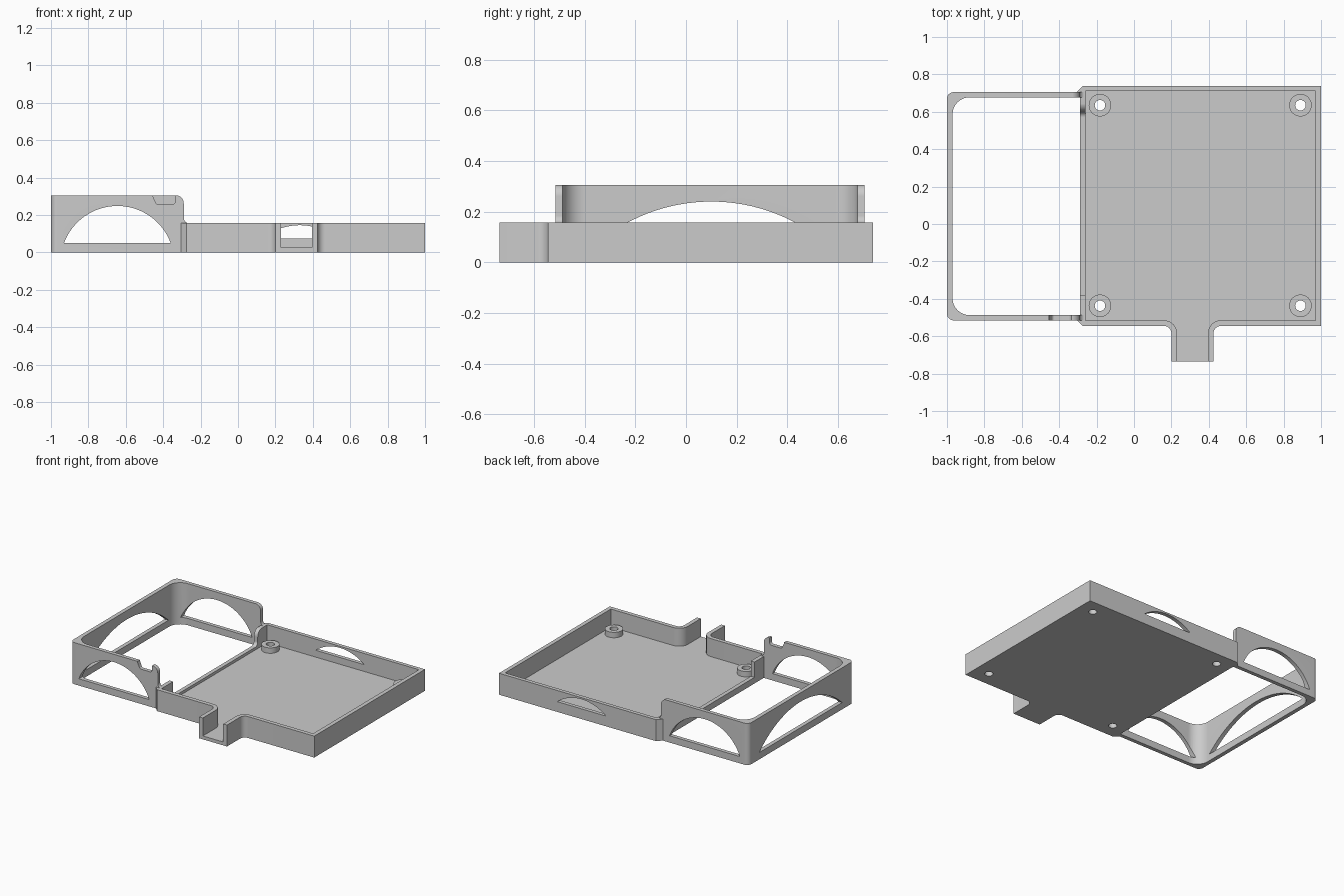
import bpy, bmesh, math
from mathutils import Vector

cube = bpy.data.objects.get("Cube")
if cube:
    bpy.data.objects.remove(cube, do_unlink=True)

grey = bpy.data.materials.new("plain_grey")
grey.use_nodes = True
colour = (0.6, 0.6, 0.6, 1)
grey.diffuse_color = colour
grey.node_tree.nodes["Principled BSDF"].inputs["Base Color"].default_value = colour


def rounded(points, steps=10):
    """Outline from (a, b) or (a, b, radius) corners."""
    out = []
    for i, p in enumerate(points):
        c = Vector(p[:2])
        if len(p) == 2:
            out.append(c)
            continue
        u = (Vector(points[i - 1][:2]) - c).normalized()
        v = (Vector(points[(i + 1) % len(points)][:2]) - c).normalized()
        half, r = u.angle(v) / 2, p[2]
        mid = c + (u + v).normalized() * r / math.sin(half)
        start, end = c + u * r / math.tan(half) - mid, c + v * r / math.tan(half) - mid
        out += [mid + start.lerp(end, k / steps).normalized() * r for k in range(steps + 1)]
    return out


def circle(x, y, r, n=40):
    return [(x + r * math.cos(k * math.tau / n), y + r * math.sin(k * math.tau / n))
            for k in range(n)]


def arch(centre, half, base, top, n=32):
    """Circular segment standing on a flat chord."""
    rise = top - base
    r = (half * half + rise * rise) / (2 * rise)
    a = math.asin(half / r)
    return [(centre + r * math.sin(t), top - r + r * math.cos(t))
            for t in (a - 2 * a * k / n for k in range(n + 1))]


def prism(name, outline, axis, lo, hi):
    """Extrude an outline along the given axis."""
    place = {"x": lambda a, b, h: (h, a, b),
             "y": lambda a, b, h: (a, h, b),
             "z": lambda a, b, h: (a, b, h)}[axis]
    bm = bmesh.new()
    low, high = ([bm.verts.new(place(a, b, h)) for a, b in outline] for h in (lo, hi))
    bm.faces.new(low)
    bm.faces.new(high)
    for i in range(len(low)):
        bm.faces.new((low[i - 1], low[i], high[i], high[i - 1]))
    bmesh.ops.recalc_face_normals(bm, faces=bm.faces)
    mesh = bpy.data.meshes.new(name)
    bm.to_mesh(mesh)
    bm.free()
    mesh.materials.append(grey)
    obj = bpy.data.objects.new(name, mesh)
    bpy.context.collection.objects.link(obj)
    return obj


def cut(obj, outline, axis, lo, hi):
    cutter = prism("cutter", outline, axis, lo, hi)
    mod = obj.modifiers.new("cut", "BOOLEAN")
    mod.operation, mod.solver, mod.object = "DIFFERENCE", "EXACT", cutter
    bpy.context.view_layer.objects.active = obj
    bpy.ops.object.modifier_apply(modifier=mod.name)
    bpy.data.objects.remove(cutter, do_unlink=True)


FLOOR, RIM, TOP = 0.025, 0.157, 0.305
posts = [(x, y) for x in (-0.182, 0.89) for y in (-0.437, 0.635)]

# Tray with a filleted cable spout on the front
tray = prism("tray", rounded([
    (1, 0.738), (-0.275, 0.738), (-0.31, 0.70), (-0.29, 0.69),
    (-0.29, -0.50), (-0.31, -0.51), (-0.275, -0.545),
    (0.20, -0.545, 0.04), (0.20, -0.735), (0.425, -0.735),
    (0.425, -0.545, 0.04), (1, -0.545)]), "z", 0, RIM)
cut(tray, rounded([
    (0.97, 0.71), (-0.26, 0.71), (-0.26, -0.515), (0.23, -0.515, 0.07),
    (0.23, -0.8), (0.395, -0.8), (0.395, -0.515, 0.07), (0.97, -0.515)]), "z", FLOOR, 0.4)

# Low lip between tray and frame, vent in the back wall
cut(tray, rounded([
    (-0.38, 0.2), (-0.38, 0.045), (0.60, 0.045, 0.03), (0.60, RIM + 0.001, 0.05),
    (0.68, RIM + 0.001), (0.68, 0.2)]), "x", -0.4, -0.25)
cut(tray, arch(0.33, 0.197, 0.075, 0.145), "y", 0.69, 0.8)

# Screw standoffs, drilled through the floor
parts = [tray]
for i, (x, y) in enumerate(posts):
    post = prism(f"standoff_{i + 1}", circle(x, y, 0.06), "z", FLOOR - 0.002, 0.065)
    for obj in (post, tray):
        cut(obj, circle(x, y, 0.028), "z", -0.1, 0.2)
    parts.append(post)

# Tall open frame with rounded corners
frame = prism("side_frame", rounded([
    (-0.262, 0.705), (-1, 0.705, 0.035), (-1, -0.515, 0.035), (-0.262, -0.515)]), "z", 0, TOP)
cut(frame, rounded([
    (-0.2, 0.677), (-0.97, 0.677, 0.09), (-0.97, -0.487, 0.09), (-0.2, -0.487)]), "z", -0.1, 0.5)
parts.append(frame)

# Frame ends step down to the tray rim
cut(frame, rounded([
    (-0.36, 0.4), (-0.36, TOP + 0.001), (-0.29, TOP + 0.001, 0.045),
    (-0.29, 0.156, 0.028), (-0.2, 0.156), (-0.2, 0.4)]), "y", -0.8, 0.9)

# Arched windows and the small notch in the front wall
cut(frame, arch(-0.645, 0.285, 0.05, 0.248), "y", -0.8, 0.9)
cut(frame, arch(0.10, 0.48, 0.05, 0.24), "x", -1.1, -0.9)
cut(frame, rounded([
    (-0.455, 0.4), (-0.455, 0.30), (-0.435, 0.255, 0.015),
    (-0.335, 0.255, 0.02), (-0.335, 0.4)]), "y", -0.6, -0.4)

# Smooth the curved walls, keep the edges crisp
bpy.ops.object.select_all(action="DESELECT")
for obj in parts:
    obj.select_set(True)
bpy.context.view_layer.objects.active = tray
bpy.ops.object.shade_smooth_by_angle(angle=math.radians(25))
